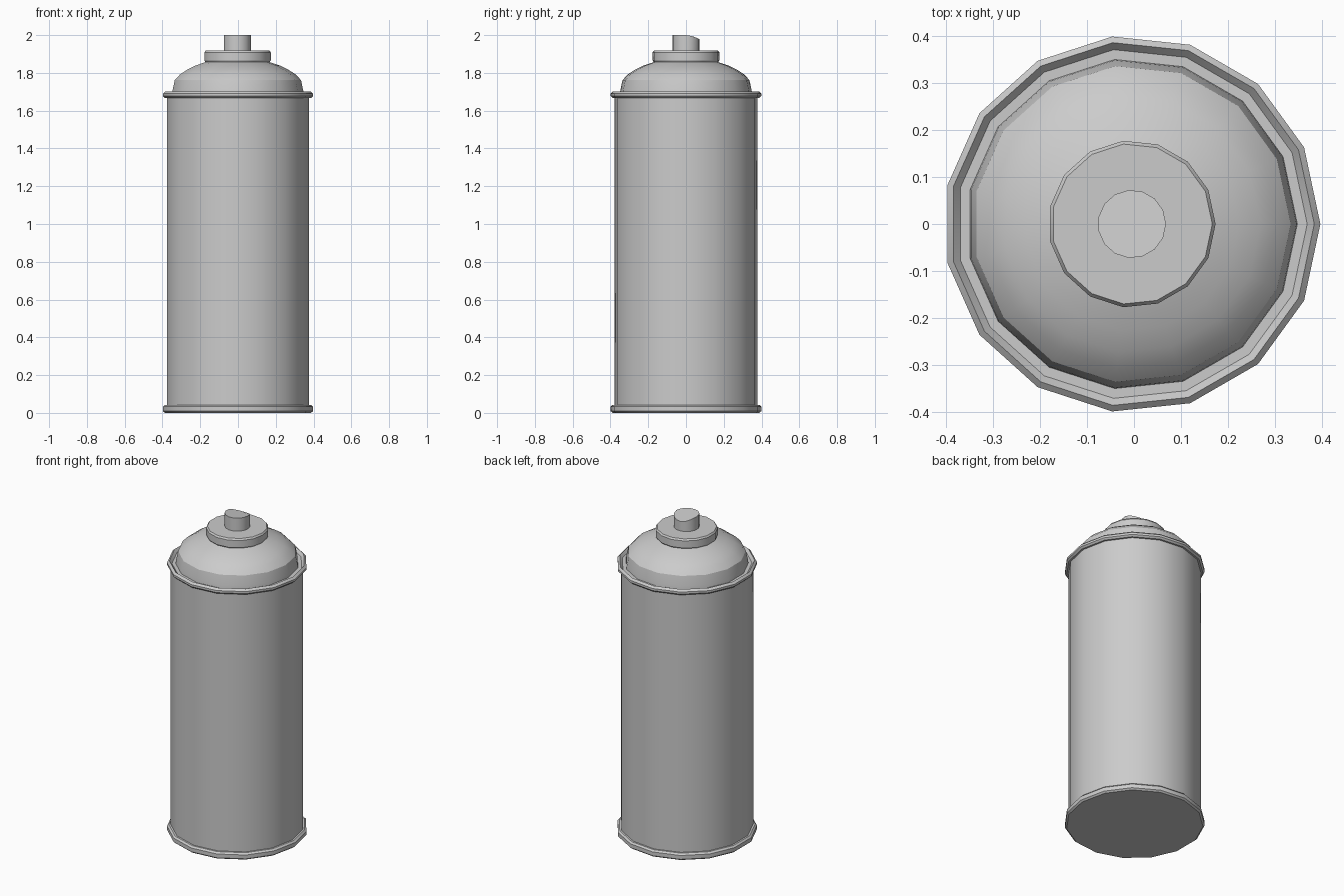
import bpy, bmesh, math

if "Cube" in bpy.data.objects:
    bpy.data.objects.remove(bpy.data.objects["Cube"])

SIDES = 15
AXIS_X = -0.0044   # odd side count: shift so the bounds are centred


def lathe(name, profile, cap_bottom=False, cap_top=False, top_shape=None):
    """Revolve (radius, z) points from bottom to top around the can axis."""
    bm = bmesh.new()
    rings = []
    for i, (r, z) in enumerate(profile):
        ring = []
        for k in range(SIDES):
            a = math.tau * k / SIDES
            x, y = r * math.cos(a), r * math.sin(a)
            h = z
            if top_shape and i == len(profile) - 1:
                h -= top_shape(y)
            ring.append(bm.verts.new((x + AXIS_X, y, h)))
        rings.append(ring)
    for lo, hi in zip(rings, rings[1:]):
        for k in range(SIDES):
            n = (k + 1) % SIDES
            bm.faces.new((lo[k], lo[n], hi[n], hi[k]))
    if cap_bottom:
        bm.faces.new(rings[0][::-1])
    if cap_top:
        bm.faces.new(rings[-1])
    me = bpy.data.meshes.new(name)
    bm.to_mesh(me)
    bm.free()
    ob = bpy.data.objects.new(name, me)
    bpy.context.collection.objects.link(ob)
    bpy.ops.object.select_all(action='DESELECT')
    ob.select_set(True)
    bpy.context.view_layer.objects.active = ob
    bpy.ops.object.shade_smooth_by_angle(angle=math.radians(30))
    return ob


# Base rim with closed bottom
lathe("bottom_rim", [(0.391, 0.0), (0.401, 0.009), (0.401, 0.033),
                     (0.391, 0.043), (0.380, 0.043)], cap_bottom=True)

# Straight can wall
lathe("can_body", [(0.380, 0.043), (0.380, 1.667)])

# Rolled top rim with the groove inside it
lathe("top_rim", [(0.380, 1.667), (0.391, 1.667), (0.401, 1.677),
                  (0.401, 1.690), (0.388, 1.702), (0.373, 1.685),
                  (0.352, 1.685)])

# Domed shoulder
lathe("dome", [(0.352, 1.685), (0.350, 1.705), (0.338, 1.762),
               (0.309, 1.792), (0.274, 1.815), (0.228, 1.838), (0.172, 1.857)])

# Valve collar
lathe("collar", [(0.172, 1.857), (0.178, 1.866), (0.178, 1.908),
                 (0.171, 1.918), (0.0725, 1.918)])

# Spray button, its top falling away to the back
lathe("spray_button", [(0.0725, 1.918), (0.0725, 2.0)], cap_top=True,
      top_shape=lambda y: 0.022 * (max(y, 0) / 0.0725) ** 1.7)
